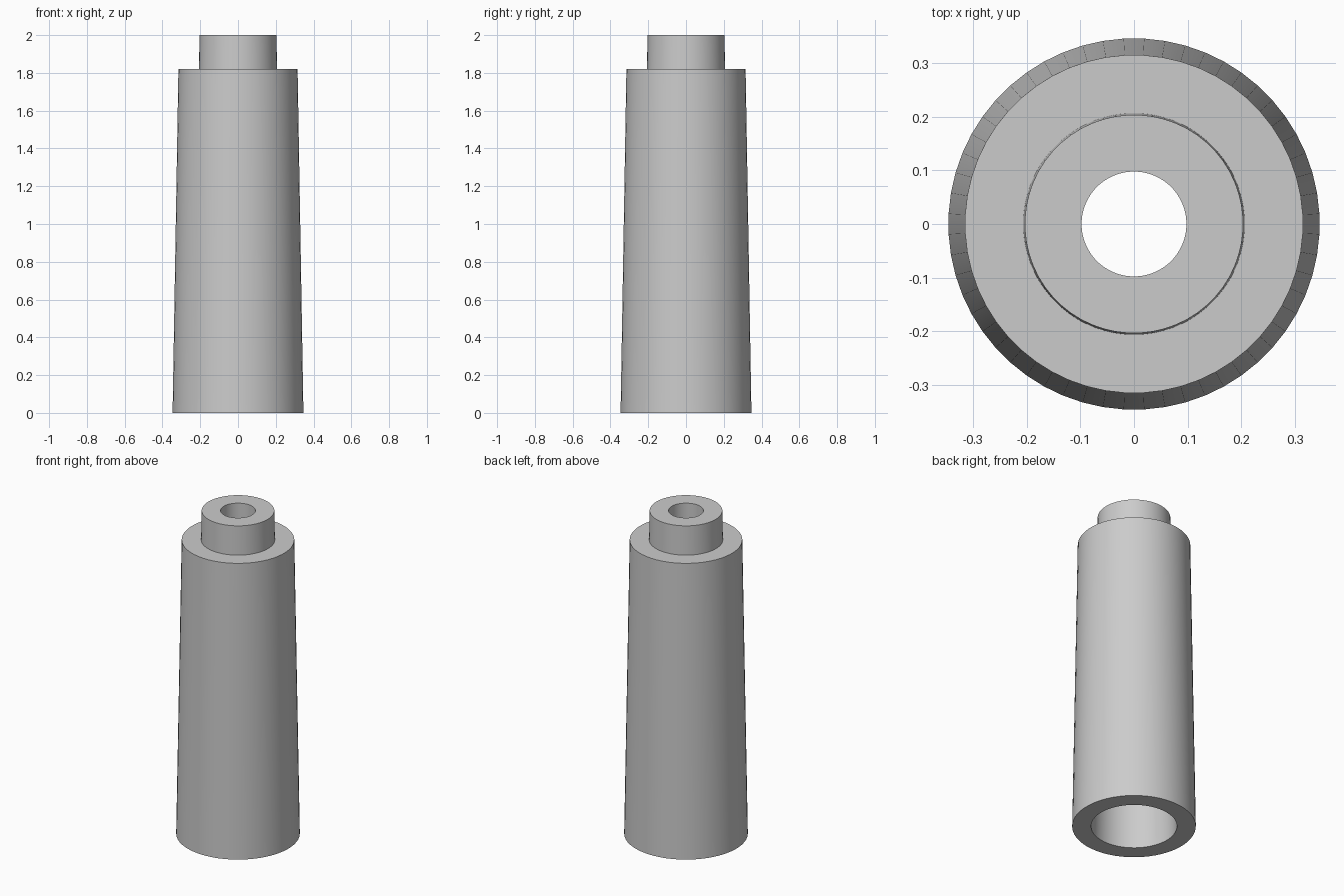
import bpy
import math

cube = bpy.data.objects.get("Cube")
if cube:
    bpy.data.objects.remove(cube, do_unlink=True)

SEGMENTS = 56

# Plain grey material
grey = bpy.data.materials.new("light grey")
grey.use_nodes = True
colour = (0.6, 0.6, 0.6, 1)
grey.diffuse_color = colour
grey.node_tree.nodes["Principled BSDF"].inputs["Base Color"].default_value = colour


def lathe(name, profile):
    """Revolve a closed (radius, z) profile around the z axis."""
    count = len(profile)
    verts, faces = [], []
    for s in range(SEGMENTS):
        a = math.tau * (s + 0.5) / SEGMENTS
        verts += [(r * math.cos(a), r * math.sin(a), z) for r, z in profile]
    for s in range(SEGMENTS):
        here, there = s * count, (s + 1) % SEGMENTS * count
        for i in range(count):
            j = (i + 1) % count
            faces.append((here + i, there + i, there + j, here + j))
    mesh = bpy.data.meshes.new(name)
    mesh.from_pydata(verts, [], faces)
    mesh.materials.append(grey)
    obj = bpy.data.objects.new(name, mesh)
    bpy.context.collection.objects.link(obj)
    bpy.ops.object.select_all(action="DESELECT")
    obj.select_set(True)
    bpy.context.view_layer.objects.active = obj
    bpy.ops.object.shade_smooth_by_angle(angle=math.radians(30))
    return obj


# Tapered hollow body with a shoulder, a narrow neck and a stepped bore
lathe("tapered_sleeve", [
    (0.347, 0), (0.316, 1.82),      # outer wall
    (0.207, 1.82), (0.204, 2),      # shoulder and neck
    (0.098, 2), (0.098, 1.71),      # neck bore
    (0.21, 1.71), (0.241, 0),       # wide lower bore
])
